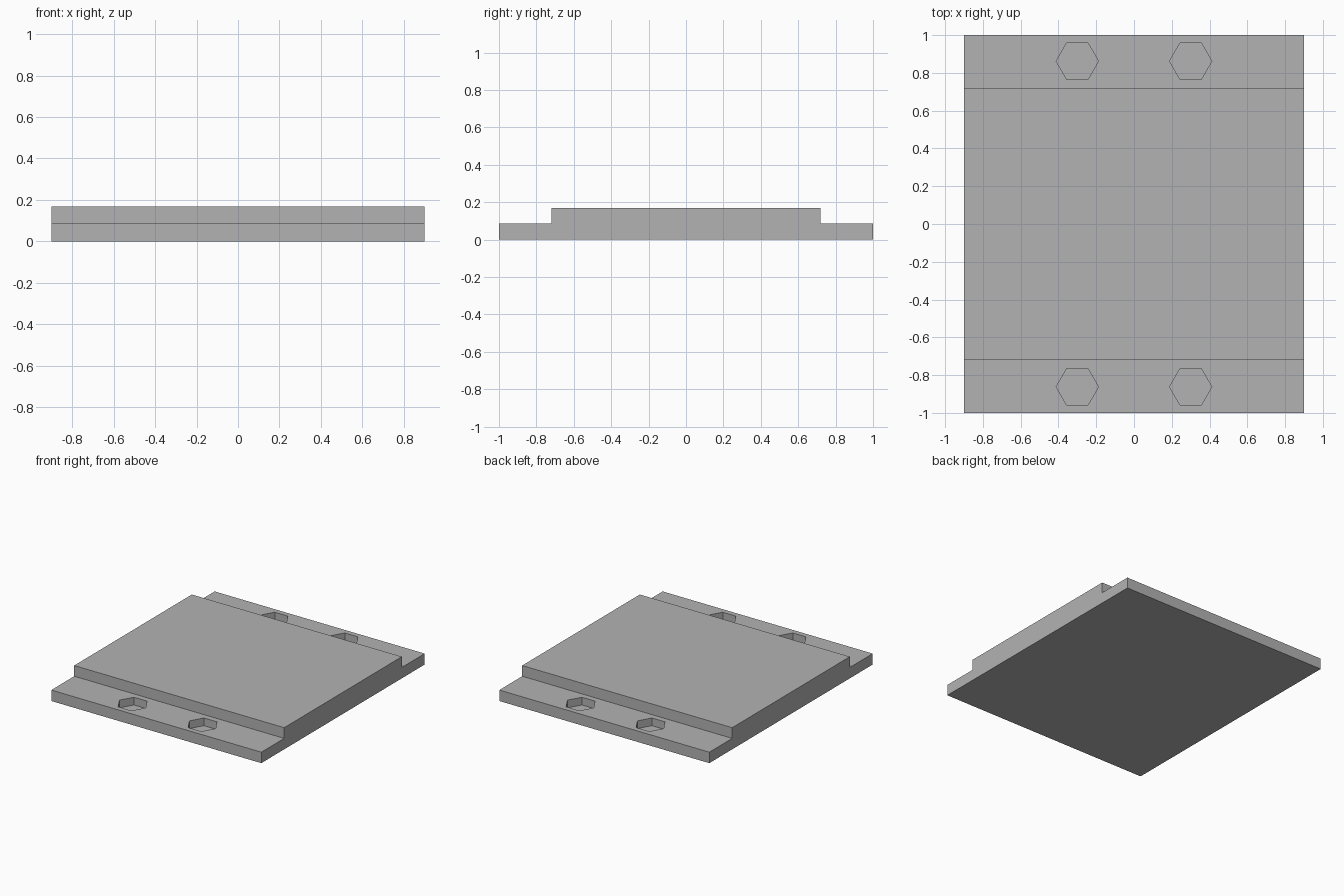
import bpy
import bmesh
from math import cos, sin, pi
from mathutils import Vector

if "Cube" in bpy.data.objects:
    bpy.data.objects.remove(bpy.data.objects["Cube"])

HALF_X, HALF_Y, STEP_Y = 0.9, 1.0, 0.72
STEP_Z, TOP_Z = 0.085, 0.168
POCKET_X, POCKET_Y, POCKET_R, POCKET_DEPTH = 0.3, 0.862, 0.112, 0.06

# Plain grey material
GREY = (0.45, 0.45, 0.45, 1)
grey = bpy.data.materials.new("plain grey")
grey.use_nodes = True
grey.diffuse_color = GREY
grey.node_tree.nodes["Principled BSDF"].inputs["Base Color"].default_value = GREY


def extrude(name, outline, offset):
    """Solid made by sweeping a flat outline along an offset."""
    bm = bmesh.new()
    face = bm.faces.new([bm.verts.new(p) for p in outline])
    swept = bmesh.ops.extrude_face_region(bm, geom=[face], use_keep_orig=True)["geom"]
    verts = [g for g in swept if isinstance(g, bmesh.types.BMVert)]
    bmesh.ops.translate(bm, verts=verts, vec=Vector(offset))
    bmesh.ops.recalc_face_normals(bm, faces=bm.faces)
    mesh = bpy.data.meshes.new(name)
    bm.to_mesh(mesh)
    bm.free()
    mesh.materials.append(grey)
    obj = bpy.data.objects.new(name, mesh)
    bpy.context.collection.objects.link(obj)
    return obj


# Plate with a raised middle and a low flange at front and back
half = [(HALF_Y, 0), (HALF_Y, STEP_Z), (STEP_Y, STEP_Z), (STEP_Y, TOP_Z)]
profile = half + [(-y, z) for y, z in reversed(half)]
plate = extrude("stepped_plate", [(-HALF_X, y, z) for y, z in profile], (2 * HALF_X, 0, 0))

# Hexagonal nut pockets, two in each flange
for sx in (-1, 1):
    for sy in (-1, 1):
        hexagon = [(sx * POCKET_X + POCKET_R * cos(i * pi / 3),
                    sy * POCKET_Y + POCKET_R * sin(i * pi / 3),
                    STEP_Z - POCKET_DEPTH) for i in range(6)]
        cutter = extrude("pocket_cutter", hexagon, (0, 0, 2 * POCKET_DEPTH))
        cutter.hide_render = True
        cut = plate.modifiers.new("nut_pocket", 'BOOLEAN')
        cut.operation, cut.solver, cut.object = 'DIFFERENCE', 'EXACT', cutter
        bpy.context.view_layer.objects.active = plate
        bpy.ops.object.modifier_apply(modifier=cut.name)
        bpy.data.objects.remove(cutter)
